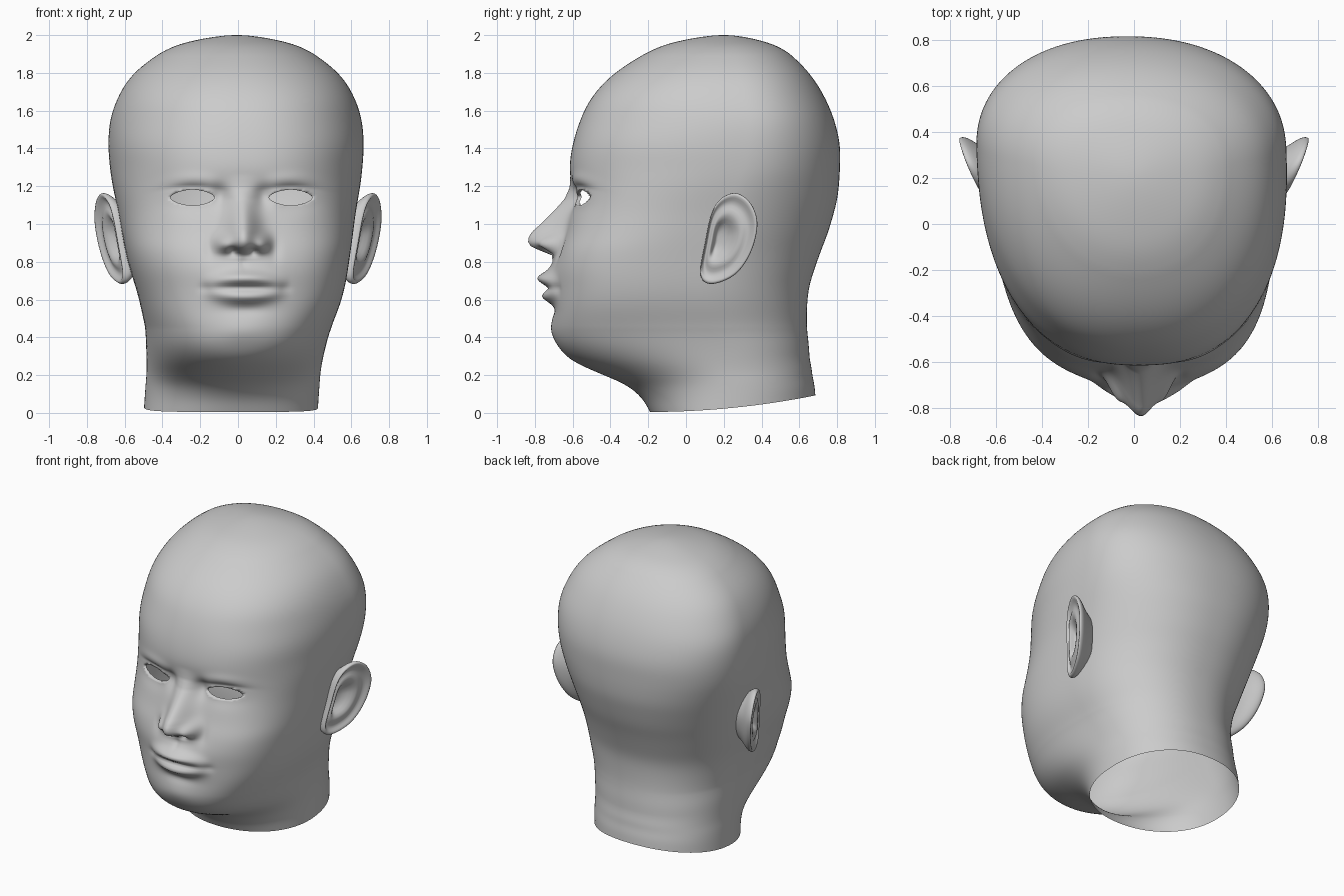
import bpy, bmesh
from math import sin, cos, pi, exp

if "Cube" in bpy.data.objects:
    bpy.data.objects.remove(bpy.data.objects["Cube"])

# Head sections: z, front y, back y, half width, y of widest point, front squareness
KEYS = [
    (.005, -.19, .685, .46, .25, 2.1), (.08, -.235, .68, .46, .25, 2.0),
    (.15, -.32, .67, .46, .24, 1.9), (.21, -.46, .665, .46, .22, 1.9),
    (.28, -.61, .655, .465, .20, 2.1), (.36, -.68, .65, .475, .17, 2.4),
    (.45, -.70, .64, .49, .12, 2.6), (.55, -.69, .64, .52, .08, 2.8),
    (.66, -.68, .65, .55, .06, 2.9), (.76, -.685, .68, .575, .06, 2.9),
    (.86, -.67, .715, .595, .08, 2.9), (.95, -.64, .75, .61, .12, 2.8),
    (1.05, -.615, .78, .625, .18, 2.7), (1.13, -.605, .80, .64, .22, 2.6),
    (1.21, -.605, .81, .655, .26, 2.5), (1.30, -.617, .815, .667, .30, 2.4),
    (1.42, -.60, .815, .675, .32, 2.4), (1.55, -.56, .785, .665, .33, 2.3),
    (1.67, -.50, .735, .625, .30, 2.3), (1.79, -.39, .66, .55, .28, 2.2),
    (1.90, -.22, .55, .41, .25, 2.1), (1.965, -.05, .415, .25, .22, 2.0),
    (2.0, .20, .20, 0, .20, 2.0)]
NOSE = [(.80, 0), (.835, .02), (.855, .08), (.88, .15), (.905, .176), (.93, .184),
        (.96, .175), (.98, .158), (1.06, .095), (1.13, .04), (1.19, .012), (1.26, 0)]
EAR = [(.27, 1.165), (.345, 1.11), (.38, 1.0), (.345, .85), (.26, .73),
       (.135, .68), (.075, .73), (.10, .90), (.135, 1.06), (.19, 1.14)]
EAR_RINGS = [(.06, -.06), (.28, -.055), (.42, -.015), (.58, 0), (.72, -.022), (.84, -.015),
             (.94, .006), (1, -.006), (.99, -.03), (.9, -.055), (.78, -.08), (.65, -.13)]
EYE = (.26, 1.14, .116, .042)   # x, z, half width, half height


def spline(a, b, c, d, t):
    return [.5 * (2*q + (r-p)*t + (2*p-5*q+4*r-s)*t*t + (3*q-p-3*r+s)*t**3)
            for p, q, r, s in zip(a, b, c, d)]


def g(v, s):
    return exp(-(v / s) ** 2)


def ramp(table, z):
    for (z0, a), (z1, b) in zip(table, table[1:]):
        if z0 <= z <= z1:
            t = (z - z0) / (z1 - z0)
            return a + (b - a) * t
    return 0


def features(x, z):
    """Forward relief of the face at a given place."""
    x = abs(x)
    ex = x - EYE[0]
    d = ramp(NOSE, z) * exp(-(x / (.09 - .1 * max(0, z - .92))) ** 2)
    d += .055 * g(x - .105, .042) * g(z - .895, .045)         # nostril wings
    d -= .05 * g(x - .052, .024) * g(z - .858, .018)          # nostrils
    d -= .012 * g(x - .17, .03) * g(z - .87, .06)             # wing crease
    d += .05 * g(x, .20) * g(z - .70, .13)                    # muzzle
    lip = max(0, 1 - (x / .24) ** 2) ** 1.4
    d += .055 * lip * g(z - .712 + .5 * x * x, .036)          # upper lip
    d += .045 * lip * g(z - .615 - .5 * x * x, .034)          # lower lip
    d -= .012 * g(x / .2, 1) ** 2 * g(z - .66, .012)          # mouth line
    d -= .01 * g(x - .21, .03) * g(z - .66, .025)             # mouth corners
    d -= .008 * g(x, .018) * g(z - .79, .03)                  # philtrum
    d -= .01 * g(x, .12) * g(z - .545, .03)                   # under lip
    d += .015 * g(x, .13) * g(z - .44, .07)                   # chin
    d -= .03 * g(ex, .13) * g(z - 1.14, .07)                  # eye sockets
    d -= .03 * g(x - .115, .045) * g(z - 1.15, .06)           # inner corners
    d += .018 * g(ex, .12) * g(z - 1.14, .045)                # lids
    d -= .008 * g(ex, .12) * g(z - 1.197 + .6 * ex * ex, .012)
    d += .012 * g(ex, .15) * g(z - 1.235 + .8 * ex * ex, .035)  # brows
    return d


def lean(bm):
    """The whole head turns slightly and the neck drifts to one side."""
    for v in bm.verts:
        x, y, z = v.co
        v.co.x = x - .035 * y - .03 * max(0, 1 - z / .45) + .013 * g(z - .62, .16)


def finish(bm, name):
    bmesh.ops.recalc_face_normals(bm, faces=bm.faces)
    me = bpy.data.meshes.new(name)
    bm.to_mesh(me)
    bm.free()
    for p in me.polygons:
        p.use_smooth = True
    ob = bpy.data.objects.new(name, me)
    bpy.context.collection.objects.link(ob)
    return ob


def skin(bm, rows):
    """Join closed rings of points with quads."""
    vs = [[bm.verts.new(p) for p in r] for r in rows]
    n = len(rows[0])
    for a, b in zip(vs, vs[1:]):
        for i in range(n):
            j = (i + 1) % n
            bm.faces.new((a[i], a[j], b[j], b[i]))
    return vs


def eye_uv(co):
    return (abs(co.x) - EYE[0]) / EYE[2], (co.z - EYE[1]) / EYE[3]


def eye_r(co):
    u, v = eye_uv(co)
    return (abs(u) ** 1.7 + abs(v) ** 1.7) ** (1 / 1.7)


# Head and neck
def section(key, cols=200):
    z, f, b, w, m, n = key
    ring = []
    for i in range(cols):
        s = 2 * pi * i / cols
        t = s - .5 * sin(s)
        c, sn = cos(t), sin(t)
        e = n if c > 0 else 2.2
        r = (abs(c) ** e + abs(sn) ** e) ** (-1 / e)
        x = w * r * sn
        y = m + ((f if c > 0 else b) - m) * r * abs(c)
        if c > 0:
            y -= features(x, z)
        lift = .09 * max(0, (y + .19) / .88) ** 2 * max(0, 1 - z / .3)
        ring.append((x, y, z + lift))
    return ring


first = [2 * a - b for a, b in zip(KEYS[0], KEYS[1])]
last = (1.965, .415, -.05, -.25, .18, 2.0)
ext = [first] + KEYS + [last]
params = [spline(*ext[k:k + 4], s / 8) for k in range(len(KEYS) - 1) for s in range(8)]
params.append(list(KEYS[-1]))
for _ in range(14):     # even out the sections below the crown
    old = [p[:] for p in params]
    for i in range(1, 160):
        params[i] = [(a + 2 * b + c) / 4 for a, b, c in zip(old[i - 1], old[i], old[i + 1])]
bm = bmesh.new()
skin(bm, [section(p) for p in params])
bmesh.ops.remove_doubles(bm, verts=[v for v in bm.verts if v.co.z > 1.9995], dist=.002)

# Eye openings with a thin lid rim
holes = [f for f in bm.faces
         if f.calc_center_median().y < 0 and eye_r(f.calc_center_median()) < 1]
bmesh.ops.delete(bm, geom=holes, context='FACES')
rim = [e for e in bm.edges if e.is_boundary and e.verts[0].co.z > .5]
for v in {v for e in rim for v in e.verts}:
    u, w = eye_uv(v.co)
    r = eye_r(v.co)
    v.co.x = (EYE[0] + u / r * EYE[2]) * (1 if v.co.x > 0 else -1)
    v.co.z = EYE[1] + w / r * EYE[3]
new = bmesh.ops.extrude_edge_only(bm, edges=rim)['geom']
for v in new:
    if isinstance(v, bmesh.types.BMVert):
        v.co.y += .02
lean(bm)
finish(bm, "head")

# Ears
outline = []
for k in range(len(EAR)):
    p = [EAR[(k + j - 1) % len(EAR)] for j in range(4)]
    outline += [spline(*p, s / 5) for s in range(5)]
CY, CZ = .175, .92
for side, name in ((-1, "left_ear"), (1, "right_ear")):
    bm = bmesh.new()
    rings = []
    for s, d in EAR_RINGS:
        ring = []
        for oy, oz in outline:
            y, z = CY + (oy - CY) * s, CZ + (oz - CZ) * s
            x = .60 + .42 * (y - .07) + .1 * (z - .68) + d
            ring.append((side * x, y, z))
        rings.append(ring)
    vs = skin(bm, rings)
    bm.faces.new(vs[0])
    ear = finish(bm, name)
    ear.modifiers.new("smooth", 'SUBSURF').levels = 1
